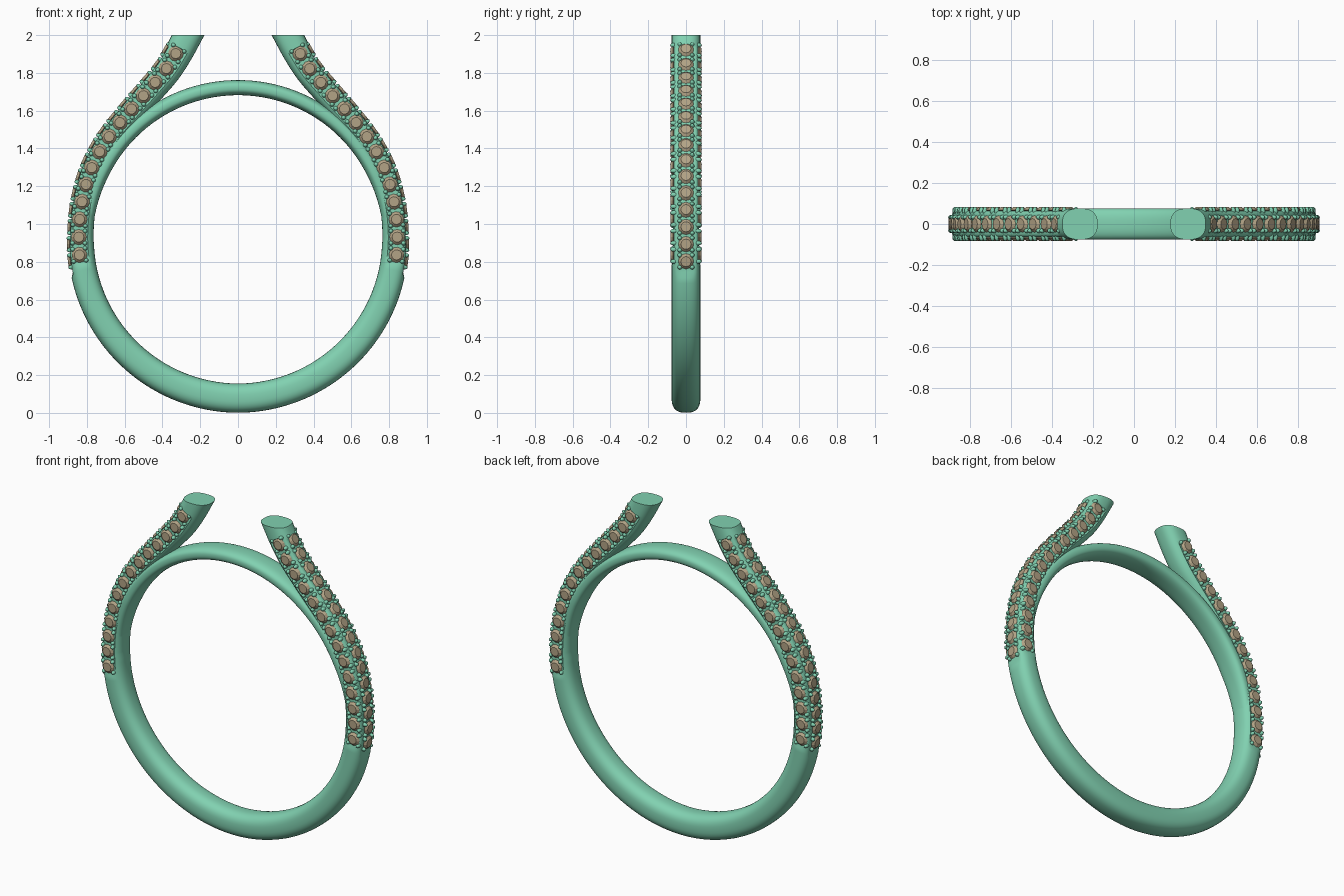
import bpy, bmesh, math
from mathutils import Vector, Matrix

if "Cube" in bpy.data.objects:
    bpy.data.objects.remove(bpy.data.objects["Cube"])

CZ, R = 0.919, 0.763          # centre height and radius of the finger hole
Y = Vector((0, 1, 0))


def material(name, col):
    m = bpy.data.materials.new(name)
    m.diffuse_color = (*col, 1)
    m.use_nodes = True
    m.node_tree.nodes["Principled BSDF"].inputs["Base Color"].default_value = m.diffuse_color
    return m


METAL = material("green_metal", (0.22, 0.64, 0.44))
STONE = material("tan_stone", (0.45, 0.37, 0.24))


def finish(bm, name, mat, smooth=None):
    """Make a mirrored object from the right-hand half."""
    bmesh.ops.recalc_face_normals(bm, faces=bm.faces)
    me = bpy.data.meshes.new(name)
    bm.to_mesh(me)
    bm.free()
    me.materials.append(mat)
    ob = bpy.data.objects.new(name, me)
    bpy.context.collection.objects.link(ob)
    mod = ob.modifiers.new("mirror", 'MIRROR')
    mod.use_clip = True
    mod.merge_threshold = 0.0005
    if smooth:
        bpy.context.view_layer.objects.active = ob
        ob.select_set(True)
        bpy.ops.object.shade_smooth_by_angle(angle=math.radians(smooth))
        ob.select_set(False)
    return ob


def spow(v, e):
    return math.copysign(abs(v) ** e, v)


def sweep(stations, count=40):
    """Stations: centre, outward normal, half thickness, half width, side cut, outer cut."""
    bm = bmesh.new()
    rings = []
    for p, n, w, h, side, outer in stations:
        ring = []
        for i in range(count):
            a = math.tau * i / count
            u, y = w * spow(math.cos(a), 0.78), h * spow(math.sin(a), 0.78)
            if side and u > -0.032:
                y = max(-h + 0.012, min(h - 0.012, y))
            if outer:
                u = min(u, w - 0.012)
            ring.append(bm.verts.new(p + n * u + Y * y))
        rings.append(ring)
    for a, b in zip(rings, rings[1:]):
        for i in range(count):
            j = (i + 1) % count
            bm.faces.new((a[i], a[j], b[j], b[i]))
    return bm


# Shank and arm centreline, from the bottom up to beyond the cut at z = 2
def catmull(a, b, c, d, t):
    return 0.5 * (2 * b + (c - a) * t + (2 * a - 5 * b + 4 * c - d) * t * t
                  + (3 * b - a - 3 * c + d) * t ** 3)


path = []
for i in range(49):
    a = math.radians(-90 + 90 * i / 48)
    r = R + 0.078 - 0.009 * i / 48
    path.append(Vector((r * math.cos(a), 0, CZ + r * math.sin(a))))
ctrl = [Vector((x, 0, z)) for x, z in (
    (0.82, 0.76), (path[-1].x, CZ), (0.818, 1.10), (0.77, 1.28), (0.685, 1.44),
    (0.57, 1.585), (0.45, 1.72), (0.375, 1.81), (0.315, 1.905), (0.265, 2.0),
    (0.215, 2.1), (0.17, 2.2))]
for k in range(1, len(ctrl) - 2):
    path += [catmull(*ctrl[k - 1:k + 3], j / 12) for j in range(1, 13)]

normals = []
for i in range(len(path)):
    t = (path[min(i + 1, len(path) - 1)] - path[max(i - 1, 0)]).normalized()
    normals.append(Vector((t.z, 0, -t.x)))
normals[0] = Vector((0, 0, -1))


def half(p):
    """Half thickness of the arm."""
    if p.z < CZ:
        return 0.069 + 0.009 * (CZ - p.z) / CZ
    return 0.067 + 0.010 * max(0, p.z - 1.5) / 0.5


arm = sweep([(p, n, half(p), 0.076, 0.80 < p.z < 1.925, 0.74 < p.z < 1.91)
             for p, n in zip(path, normals)])
bmesh.ops.bisect_plane(arm, geom=arm.verts[:] + arm.edges[:] + arm.faces[:],
                       plane_co=(0, 0, 2), plane_no=(0, 0, 1), clear_outer=True)
bmesh.ops.holes_fill(arm, edges=[e for e in arm.edges if e.is_boundary
                                 and e.verts[0].co.z > 1.99], sides=0)
finish(arm, "shank_and_arms", METAL, 40)

# Thin bridge closing the finger hole, fading into the shank at its lower end
stations = []
for i in range(49):
    a = math.radians(90 * i / 48)
    n = Vector((math.cos(a) if i < 48 else 0, 0, math.sin(a)))
    f = min(1, i / 14)
    stations.append((Vector((0, 0, CZ)) + n * (R + 0.040 + 0.008 * (1 - f)), n,
                     0.040, 0.060 + 0.016 * f, False, False))
finish(sweep(stations), "bridge", METAL, 40)


# Stones and prongs
def spaced(points, z0, z1, count):
    """Evenly spaced (position, normal) along a polyline between two heights."""
    pts = [q for q in points if z0 <= q[0].z <= z1]
    run = [0]
    for a, b in zip(pts, pts[1:]):
        run.append(run[-1] + (b[0] - a[0]).length)
    out = []
    for k in range(count):
        s = run[-1] * k / (count - 1)
        i = max(j for j in range(len(run) - 1) if run[j] <= s + 1e-9)
        f = (s - run[i]) / (run[i + 1] - run[i])
        out.append((pts[i][0].lerp(pts[i + 1][0], f), pts[i][1].lerp(pts[i + 1][1], f).normalized()))
    return out


stones, prongs = bmesh.new(), bmesh.new()


def set_stone(p, d, n):
    """Stone at p facing d, with four prongs around it."""
    t = n.cross(Y)
    m = Matrix((t, d.cross(t), d)).transposed().to_4x4()
    m.translation = p
    for r1, r2, depth, z in ((0.041, 0.027, 0.013, 0.0065), (0.0, 0.041, 0.03, -0.015)):
        bmesh.ops.create_cone(stones, cap_ends=True, segments=12, radius1=r1, radius2=r2,
                              depth=depth, matrix=m @ Matrix.Translation((0, 0, z)))
    for sx in (-1, 1):
        for sy in (-1, 1):
            bmesh.ops.create_uvsphere(
                prongs, u_segments=10, v_segments=6, radius=1,
                matrix=m @ Matrix.Translation((0.032 * sx, 0.033 * sy, -0.006))
                @ Matrix.Diagonal((0.0125, 0.0125, 0.021, 1)))


side_line = [(p + n * 0.011, n) for p, n in zip(path, normals)]
outer_line = [(p + n * (half(p) - 0.008), n) for p, n in zip(path, normals)]
for p, n in spaced(side_line, 0.835, 1.905, 14):
    for s in (-1, 1):
        set_stone(p + Y * s * 0.069, Y * s, n)
for p, n in spaced(outer_line, 0.775, 1.925, 15):
    set_stone(p, n, n)
finish(stones, "stones", STONE)
finish(prongs, "prongs", METAL, 60)
